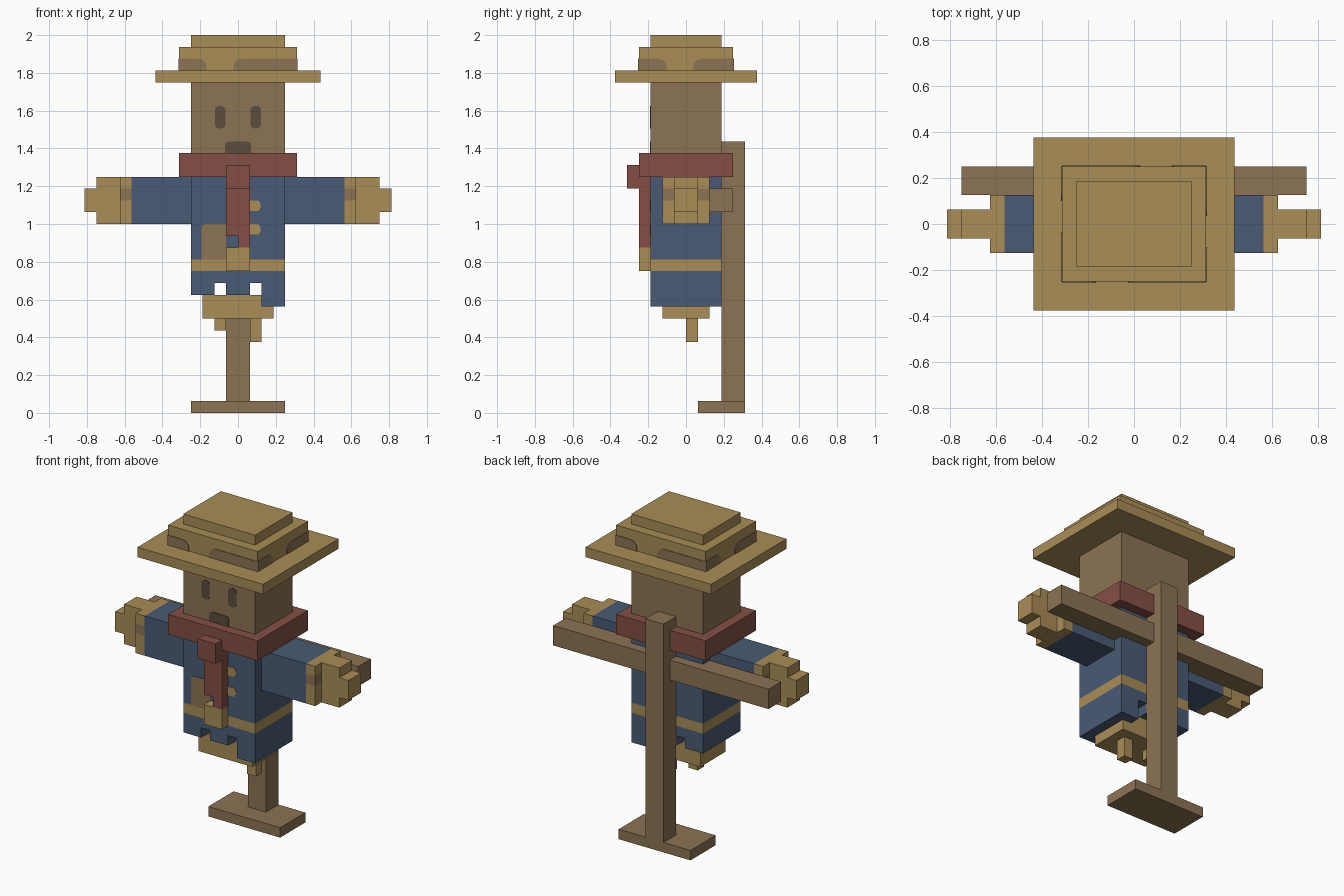
import bpy, bmesh, math
from mathutils import Matrix, Vector

if "Cube" in bpy.data.objects:
    bpy.data.objects.remove(bpy.data.objects["Cube"])

U = 1 / 16  # the whole model sits on a grid of sixteenths


def make_material(name, rgb):
    lin = [((c / 255 + 0.055) / 1.055) ** 2.4 for c in rgb] + [1]
    m = bpy.data.materials.new(name)
    m.use_nodes = True
    m.diffuse_color = lin
    m.node_tree.nodes["Principled BSDF"].inputs["Base Color"].default_value = lin
    return m


straw = make_material("straw", (169, 141, 87))
wood = make_material("brown wood", (140, 115, 84))
blue = make_material("blue cloth", (73, 91, 116))
red = make_material("red cloth", (132, 79, 69))
dark = make_material("dark brown", (92, 76, 61))


def prism(name, mats, profile, y0, y1, turn=0, cuts=(), rule=None):
    """Extrude an x/z profile along y; optional level cuts and face colour rule."""
    bm = bmesh.new()
    face = bm.faces.new([bm.verts.new((x * U, y0 * U, z * U)) for x, z in profile])
    ext = bmesh.ops.extrude_face_region(bm, geom=[face])["geom"]
    verts = [g for g in ext if isinstance(g, bmesh.types.BMVert)]
    bmesh.ops.translate(bm, verts=verts, vec=(0, (y1 - y0) * U, 0))
    for z in cuts:
        bmesh.ops.bisect_plane(bm, geom=bm.verts[:] + bm.edges[:] + bm.faces[:],
                               plane_co=(0, 0, z * U), plane_no=(0, 0, 1))
    bmesh.ops.recalc_face_normals(bm, faces=bm.faces[:])
    if rule:
        for f in bm.faces:
            f.material_index = rule(f.calc_center_median() / U, f.normal)
    bm.transform(Matrix.Rotation(turn, 4, "Z"))
    mesh = bpy.data.meshes.new(name)
    bm.to_mesh(mesh)
    bm.free()
    for m in mats:
        mesh.materials.append(m)
    ob = bpy.data.objects.new(name, mesh)
    bpy.context.collection.objects.link(ob)
    return ob


def rect(x0, x1, z0, z1):
    return [(x0, z0), (x1, z0), (x1, z1), (x0, z1)]


def box(name, mat, x0, x1, y0, y1, z0, z1, **kw):
    mats = mat if isinstance(mat, list) else [mat]
    return prism(name, mats, rect(x0, x1, z0, z1), y0, y1, **kw)


def rounded(x0, x1, z0, z1, r, corners):
    """Rectangle with chosen corners rounded (bl, br, tr, tl)."""
    pts = []
    spots = (("bl", x0 + r, z0 + r, 180), ("br", x1 - r, z0 + r, 270),
             ("tr", x1 - r, z1 - r, 0), ("tl", x0 + r, z1 - r, 90))
    for (key, cx, cz, a), corner in zip(spots, rect(x0, x1, z0, z1)):
        if key in corners:
            for i in range(4):
                t = math.radians(a + 30 * i)
                pts.append((cx + r * math.cos(t), cz + r * math.sin(t)))
        else:
            pts.append(corner)
    return pts


def plate(name, mat, profile, y, turn=0):
    """Thin painted detail standing on the face at depth y."""
    return prism(name, [mat], profile, y - 0.06, y, turn)


# Wooden stand
box("stand_base", wood, -4, 4, 1, 5, 0, 1)
box("stand_post", wood, -1, 1, 3, 5, 1, 23)
box("stand_crossbar", wood, -12, 12, 2, 4, 17, 19)

# Coat with a ragged hem and a belt band
hem = [(-4, 10), (-2, 10), (-2, 11), (-1, 11), (-1, 10), (1, 10), (1, 11),
       (2, 11), (2, 9), (4, 9), (4, 20), (-4, 20)]
prism("coat", [blue, straw], hem, -3, 3, cuts=(12, 13),
      rule=lambda c, n: int(12 < c.z < 13))
plate("coat_patch", wood, rounded(-3.1, -1, 13, 16, 0.4, ("tl",)), -3)
for i, z in enumerate((15.1, 17.1)):
    plate(f"coat_button_{i + 1}", straw, rounded(1, 1.9, z, z + 0.9, 0.3, ("tr", "br")), -3)

# Straw sticking out below the coat
box("straw_bundle", straw, -3, 3, -2, 2, 8, 10)
box("straw_tuft_right", straw, -2, -1, 0, 1, 7, 8)
box("straw_tuft_left", straw, 1, 2, 0, 1, 6, 8)

# Arms
for side, s in (("left", 1), ("right", -1)):
    def arm_box(part, mat, a, b, *rest, **kw):
        box(f"{side}_{part}", mat, min(a * s, b * s), max(a * s, b * s), *rest, **kw)
    arm_box("sleeve", blue, 4, 9, -2, 2, 16, 20)
    arm_box("cuff", [straw, wood], 9, 10, -2, 2, 16, 20, cuts=(18, 19),
            rule=lambda c, n: int(18 < c.z < 19))
    arm_box("hand", straw, 10, 12, -1, 1, 16, 20)
    arm_box("hand_tip", straw, 12, 13, -1, 1, 17, 19)

# Scarf with knot and hanging end
box("scarf", red, -5, 5, -4, 4, 20, 22)
box("scarf_knot", red, -1, 1, -5, -4, 19, 21)
tail = [(-1, 15), (0, 15), (0, 14), (1, 14), (1, 20), (-1, 20)]
prism("scarf_tail", [red], tail, -4, -3)
box("scarf_fringe", straw, -1, 1, -4, -3, 12, 14)

# Head and face
box("head", wood, -4, 4, -3, 3, 22, 28)
for side, x in (("left", 1.5), ("right", -1.5)):
    plate(f"{side}_eye", dark, rounded(x - 0.45, x + 0.45, 24.1, 26, 0.35,
                                       ("bl", "br", "tr", "tl")), -3)
plate("mouth", dark, rounded(-1.1, 1.1, 22, 23, 0.35, ("tl", "tr")), -3)

# Hat
box("hat_brim", straw, -7, 7, -6, 6, 28, 29)
box("hat_crown", straw, -5, 5, -4, 4, 29, 31)
box("hat_top", straw, -4, 4, -3, 3, 31, 32)

# Worn patches on each side of the crown
for i in range(4):
    half, depth = ((5, 4), (4, 5))[i % 2]
    turn = i * math.pi / 2
    plate(f"crown_patch_short_{i + 1}", wood,
          rounded(-half, -half + 2.35, 29, 30, 0.7, ("tr",)), -depth, turn)
    plate(f"crown_patch_long_{i + 1}", wood,
          rounded(half - 5.4 if half == 5 else 0.6, half, 29, 30, 0.7, ("tl",)), -depth, turn)
